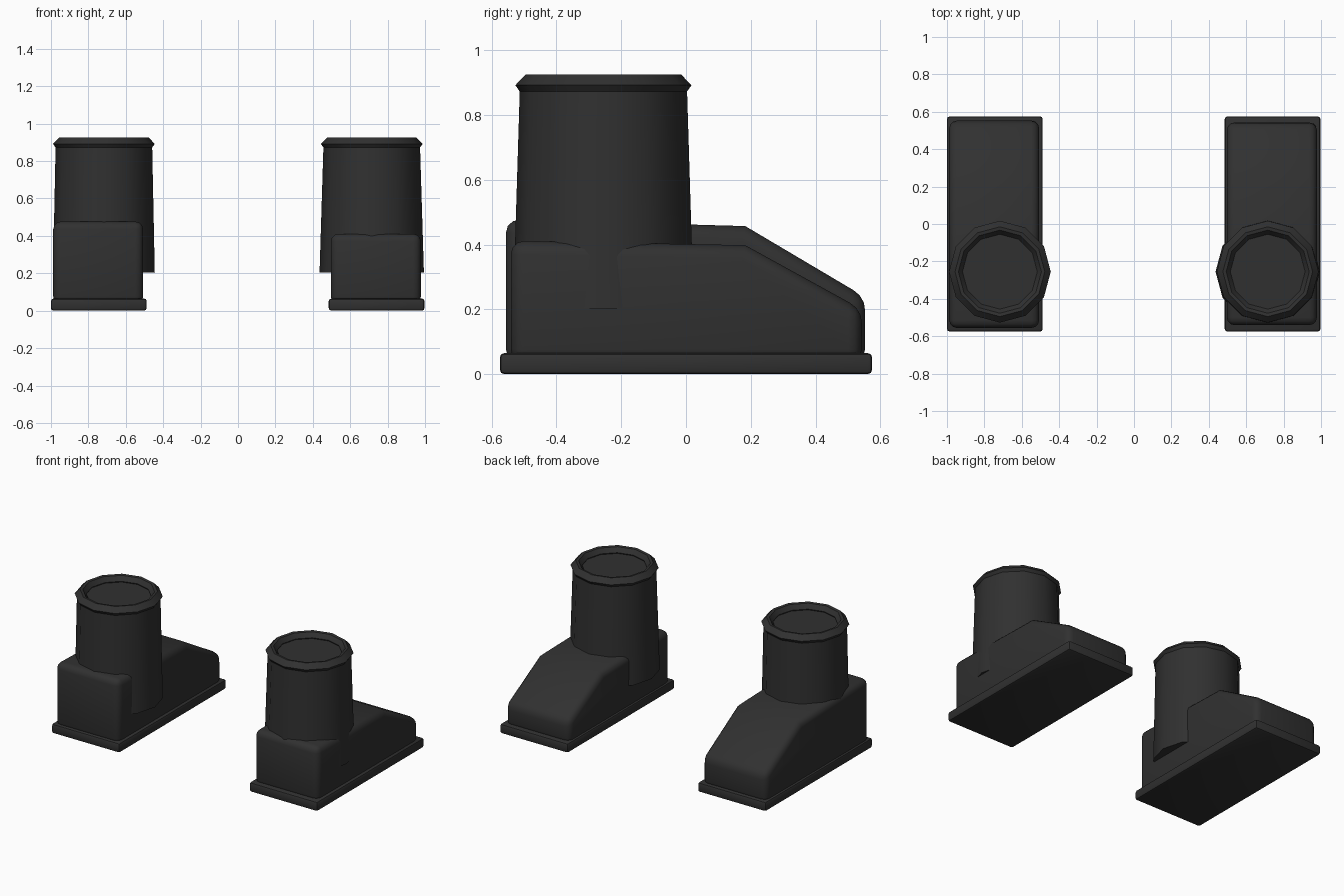
import bpy, bmesh, math

if "Cube" in bpy.data.objects:
    bpy.data.objects.remove(bpy.data.objects["Cube"])

black = bpy.data.materials.new("dark_grey")
black.diffuse_color = (0.03, 0.03, 0.03, 1)
black.use_nodes = True
black.node_tree.nodes["Principled BSDF"].inputs["Base Color"].default_value = black.diffuse_color


def finish(bm, name, bevel=0, segments=2):
    """Turn a bmesh into a shaded object with an optional rounded edge."""
    bmesh.ops.recalc_face_normals(bm, faces=bm.faces)
    mesh = bpy.data.meshes.new(name)
    bm.to_mesh(mesh)
    bm.free()
    obj = bpy.data.objects.new(name, mesh)
    bpy.context.collection.objects.link(obj)
    mesh.materials.append(black)
    bpy.ops.object.select_all(action='DESELECT')
    obj.select_set(True)
    bpy.context.view_layer.objects.active = obj
    if bevel:
        mod = obj.modifiers.new("rounded_edges", 'BEVEL')
        mod.width = bevel
        mod.segments = segments
        mod.limit_method = 'ANGLE'
        mod.angle_limit = math.radians(36)
        bpy.ops.object.modifier_apply(modifier=mod.name)
    bpy.ops.object.shade_smooth_by_angle(angle=math.radians(32))
    return obj


def extrude_profile(name, profile, x0, x1, bevel, segments):
    """Side profile of (y, z) points, extruded across x."""
    bm = bmesh.new()
    face = bm.faces.new([bm.verts.new((x0, y, z)) for y, z in profile])
    new = bmesh.ops.extrude_face_region(bm, geom=[face])["geom"]
    bmesh.ops.translate(bm, vec=(x1 - x0, 0, 0),
                        verts=[v for v in new if isinstance(v, bmesh.types.BMVert)])
    return finish(bm, name, bevel, segments)


def lathe(name, rings, cx, cy, sides=12, closed=False):
    """Rings of (radius, z) joined around a vertical axis."""
    bm = bmesh.new()
    loops = []
    for r, z in rings:
        loops.append([bm.verts.new((cx + r * math.cos(2 * math.pi * i / sides),
                                    cy + r * math.sin(2 * math.pi * i / sides), z))
                      for i in range(sides)])
    pairs = list(zip(loops, loops[1:]))
    if closed:
        pairs.append((loops[-1], loops[0]))
    else:
        bm.faces.new(loops[0])
        bm.faces.new(loops[-1])
    for a, b in pairs:
        for i in range(sides):
            j = (i + 1) % sides
            bm.faces.new((a[i], a[j], b[j], b[i]))
    return finish(bm, name)


def boot(side, sole_x, foot_x, foot_profile, shaft_x, shaft_r):
    # Flat sole
    extrude_profile(side + "_sole",
                    [(-0.575, 0), (0.575, 0), (0.575, 0.065), (-0.575, 0.065)],
                    *sole_x, 0.014, 2)
    # Foot with sloping toe
    extrude_profile(side + "_foot", foot_profile, *foot_x, 0.042, 3)
    # Tapered shaft
    lathe(side + "_shaft", [(shaft_r, 0.203), (0.258, 0.885)], shaft_x, -0.255)
    # Rolled cuff
    lathe(side + "_cuff", [(0.255, 0.868), (0.272, 0.892), (0.24, 0.925),
                           (0.222, 0.922), (0.2, 0.892), (0.212, 0.868)],
          shaft_x, -0.255, closed=True)


boot("left", (-1.0, -0.488), (-0.988, -0.507),
     [(-0.556, 0.035), (-0.556, 0.478), (0.183, 0.457), (0.553, 0.238), (0.553, 0.035)],
     -0.717, 0.272)
boot("right", (0.485, 0.997), (0.496, 0.978),
     [(-0.541, 0.035), (-0.541, 0.412), (0.183, 0.398), (0.543, 0.2), (0.543, 0.035)],
     0.715, 0.279)
